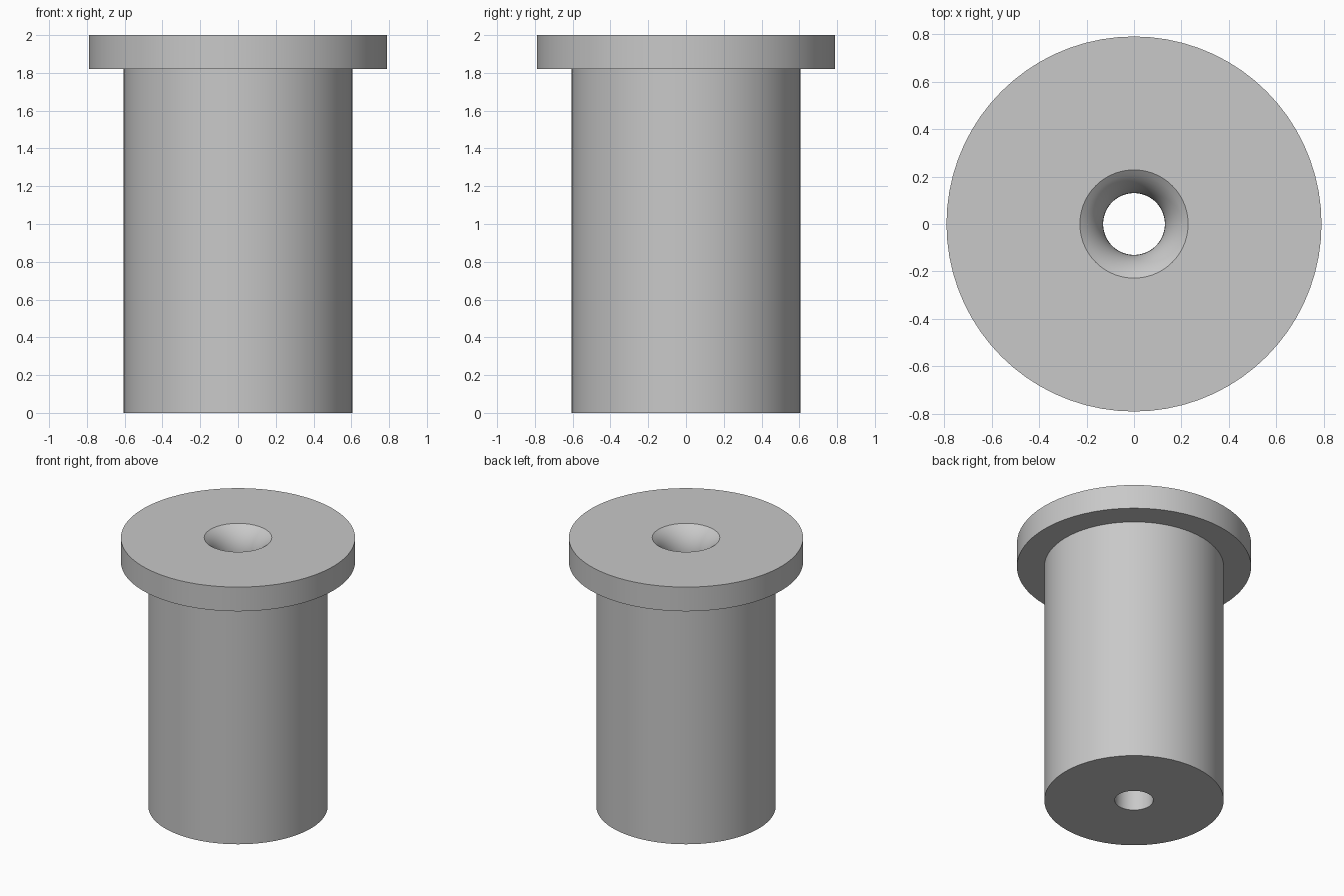
import bpy
import bmesh
from math import sin, cos, radians
from mathutils import Matrix

if "Cube" in bpy.data.objects:
    bpy.data.objects.remove(bpy.data.objects["Cube"], do_unlink=True)

SIDES = 72
HEIGHT, BODY_R = 2.0, 0.605
FLANGE_R, FLANGE_Z = 0.79, 1.82
BORE_R, MOUTH_R = 0.13, 0.228
MOUTH_ANGLE, STEPS = radians(57), 8

# Plain grey steel
steel = bpy.data.materials.new("grey_steel")
steel.use_nodes = True
grey = (0.58, 0.58, 0.58, 1)
steel.diffuse_color = grey
steel.node_tree.nodes["Principled BSDF"].inputs["Base Color"].default_value = grey

# Half section: body, flange, then a rounded mouth leading into the bore
arc_r = (MOUTH_R - BORE_R) / (1 - cos(MOUTH_ANGLE))
arc_z = HEIGHT - arc_r * sin(MOUTH_ANGLE)
profile = [(BORE_R, 0), (BODY_R, 0), (BODY_R, FLANGE_Z),
           (FLANGE_R, FLANGE_Z), (FLANGE_R, HEIGHT)]
for i in range(STEPS, -1, -1):
    a = MOUTH_ANGLE * i / STEPS
    profile.append((BORE_R + arc_r * (1 - cos(a)), arc_z + arc_r * sin(a)))

# Revolve the closed section around the upright axis
bm = bmesh.new()
verts = [bm.verts.new((r, 0, z)) for r, z in profile]
edges = [bm.edges.new((v, verts[(i + 1) % len(verts)])) for i, v in enumerate(verts)]
bmesh.ops.spin(bm, geom=verts + edges, cent=(0, 0, 0), axis=(0, 0, 1),
               angle=radians(360), steps=SIDES, use_merge=True)
bmesh.ops.remove_doubles(bm, verts=bm.verts[:], dist=0.0001)
bmesh.ops.recalc_face_normals(bm, faces=bm.faces[:])

mesh = bpy.data.meshes.new("flanged_bushing")
bm.to_mesh(mesh)
bm.free()
mesh.materials.append(steel)
bushing = bpy.data.objects.new("flanged_bushing", mesh)
bpy.context.collection.objects.link(bushing)

# Smooth round walls with crisp rims
bpy.ops.object.select_all(action='DESELECT')
bushing.select_set(True)
bpy.context.view_layer.objects.active = bushing
bpy.ops.object.shade_smooth_by_angle(angle=radians(25))
